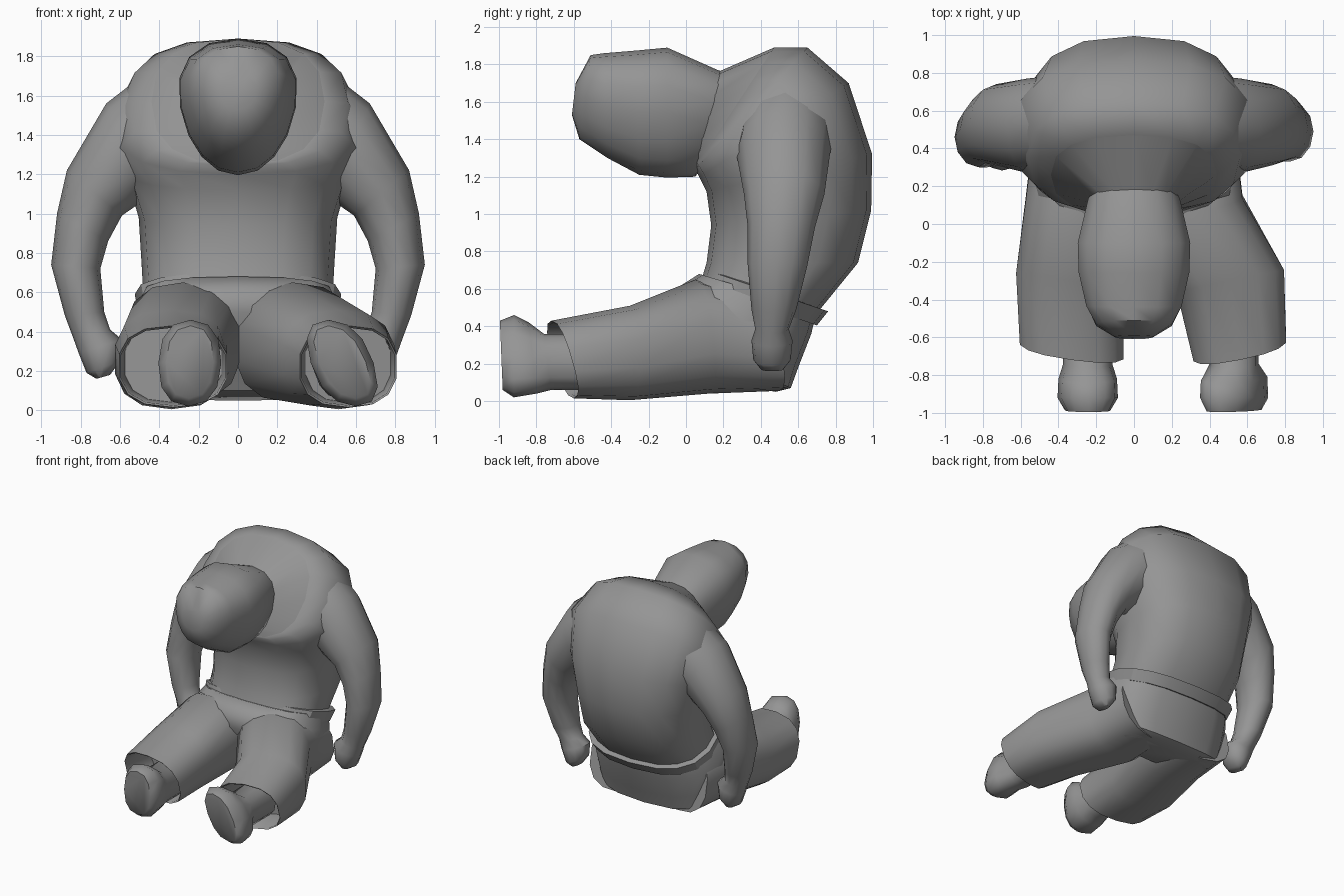
import bpy, bmesh, math
from mathutils import Vector

cube = bpy.data.objects.get("Cube")
if cube:
    bpy.data.objects.remove(cube, do_unlink=True)

clay = bpy.data.materials.new("grey clay")
clay.use_nodes = True
GREY = (0.3, 0.3, 0.3, 1)
clay.diffuse_color = GREY
clay.node_tree.nodes["Principled BSDF"].inputs["Base Color"].default_value = GREY


def spow(v, p):
    return math.copysign(abs(v) ** p, v)


def loft(name, rings, side=(1, 0, 0), sides=16, power=0.9, egg=0.0, caps=True, angle=50):
    """Skin rings given as (end point, opposite end point, half width)."""
    bm = bmesh.new()
    loops = []
    for a, b, w in rings:
        a, b = Vector(a), Vector(b)
        mid, v, u = (a + b) / 2, (a - b) / 2, Vector(side) * w
        loop = []
        for i in range(sides):
            t = math.tau * i / sides
            c, s = spow(math.cos(t), power), spow(math.sin(t), power)
            loop.append(bm.verts.new(mid + v * c + u * s * (1 + egg * c)))
        loops.append(loop)
    for p, q in zip(loops, loops[1:]):
        for i in range(sides):
            j = (i + 1) % sides
            bm.faces.new((p[i], p[j], q[j], q[i]))
    if caps:
        bm.faces.new(loops[0])
        bm.faces.new(loops[-1])
    bmesh.ops.recalc_face_normals(bm, faces=bm.faces)
    mesh = bpy.data.meshes.new(name)
    bm.to_mesh(mesh)
    bm.free()
    mesh.materials.append(clay)
    obj = bpy.data.objects.new(name, mesh)
    bpy.context.collection.objects.link(obj)
    bpy.ops.object.select_all(action="DESELECT")
    bpy.context.view_layer.objects.active = obj
    obj.select_set(True)
    bpy.ops.object.shade_smooth_by_angle(angle=math.radians(angle))
    return obj


def mid_rings(rows, x=0):
    """Rings from (back/top y, z, front/bottom y, z, half width) about one x."""
    return [((x, ya, za), (x, yb, zb), w) for ya, za, yb, zb, w in rows]


# Hunched torso, and the flat collar opening around the neck
loft("torso", mid_rings([
    (.70, .47, .08, .64, .48), (.92, .74, .11, .74, .49), (.99, 1.02, .135, .94, .505),
    (.995, 1.32, .11, 1.12, .575), (.87, 1.70, .07, 1.20, .64), (.65, 1.89, .05, 1.24, .56),
    (.47, 1.89, .05, 1.25, .44)]), power=0.8, angle=60)
loft("collar", mid_rings([
    (.47, 1.89, .05, 1.25, .44), (.17, 1.76, .05, 1.27, .22)]), power=0.8, angle=40)

# Drooping head
loft("head", mid_rings([
    (.24, 1.75, .10, 1.27, .20), (.17, 1.77, .05, 1.20, .24), (-.10, 1.89, -.10, 1.195, .295),
    (-.26, 1.875, -.25, 1.21, .29), (-.44, 1.86, -.42, 1.30, .25),
    (-.51, 1.85, -.57, 1.40, .20), (-.59, 1.70, -.61, 1.53, .10)]), egg=0.2)

# Seat of the trousers, reaching forward to the crotch
loft("trouser_seat", mid_rings([
    (.70, .49, .07, .68, .49), (.67, .36, -.04, .61, .54),
    (.60, .18, -.06, .50, .55), (.56, .07, .06, .30, .52), (.48, .05, .16, .10, .42)]),
    power=0.75)

# Raised waistband, a hollow ring
loft("waistband", mid_rings([
    (.66, .42, .12, .60, .46), (.70, .405, .07, .62, .51),
    (.76, .48, .11, .70, .525), (.70, .50, .16, .70, .46)]), power=0.8, caps=False, angle=30)

# Hanging arms: the right hand rests a little further forward
for name, sx, shift in (("right", -1, -.09), ("left", 1, 0)):
    rows = [(.28, 1.82, .20, 1.25, .56, .22), (.45, 1.73, .32, 1.15, .54, .25),
            (.67, 1.56, .46, 1.08, .52, .25), (.87, 1.22, .59, .99, .525, .215),
            (.92, 1.0, .66, .86, .51, .18), (.95, .74, .70, .72, .49, .16),
            (.88, .48, .68, .50, .47, .12), (.835, .36, .65, .41, .46, .09),
            (.81, .29, .59, .36, .46, .11), (.77, .19, .60, .25, .46, .10),
            (.72, .16, .65, .18, .46, .06)]
    rings = []
    for xo, zo, xi, zi, y, w in rows:
        y += shift * max(0, 1 - zo / 1.1)
        rings.append(((sx * xo, y, zo), (sx * xi, y, zi), w))
    loft(name + "_arm", rings, side=(0, 1, 0), sides=12, power=1)

# Trouser legs with slanted hollow hems, and the feet poking out
for name, hip, knee, hem, wide, skew, toe, heel in (
        ("right", -.28, -.34, -.33, .28, -.14, -.24, -.25),
        ("left", .28, .51, .56, .25, .2, .46, .60)):
    loft(name + "_trouser_leg", [
        ((hip * .95, .40, .55), (hip * .95, .50, .055), .27),
        ((hip, .05, .65), (hip, .12, .04), .30),
        ((knee, -.30, .51), (knee, -.30, .005), .29),
        ((hem, -.72, .43), (hem, -.60, .015), wide),
        ((hem, -.71, .42), (hem, -.59, .025), wide - .01),
        ((hem, -.35, .44), (hem, -.35, .04), wide - .03)],
        side=(1, skew, 0), sides=14, power=0.8)
    mid = (toe + heel) / 2
    loft(name + "_foot", [
        ((mid, -.44, .36), (mid, -.44, .06), .13), ((mid, -.76, .36), (mid, -.72, .06), .13),
        ((toe, -.84, .42), (heel, -.80, .04), .155), ((toe, -.92, .46), (heel, -.92, .02), .16),
        ((toe, -.995, .43), (heel, -.98, .06), .12)], sides=12, power=0.85, angle=60)
